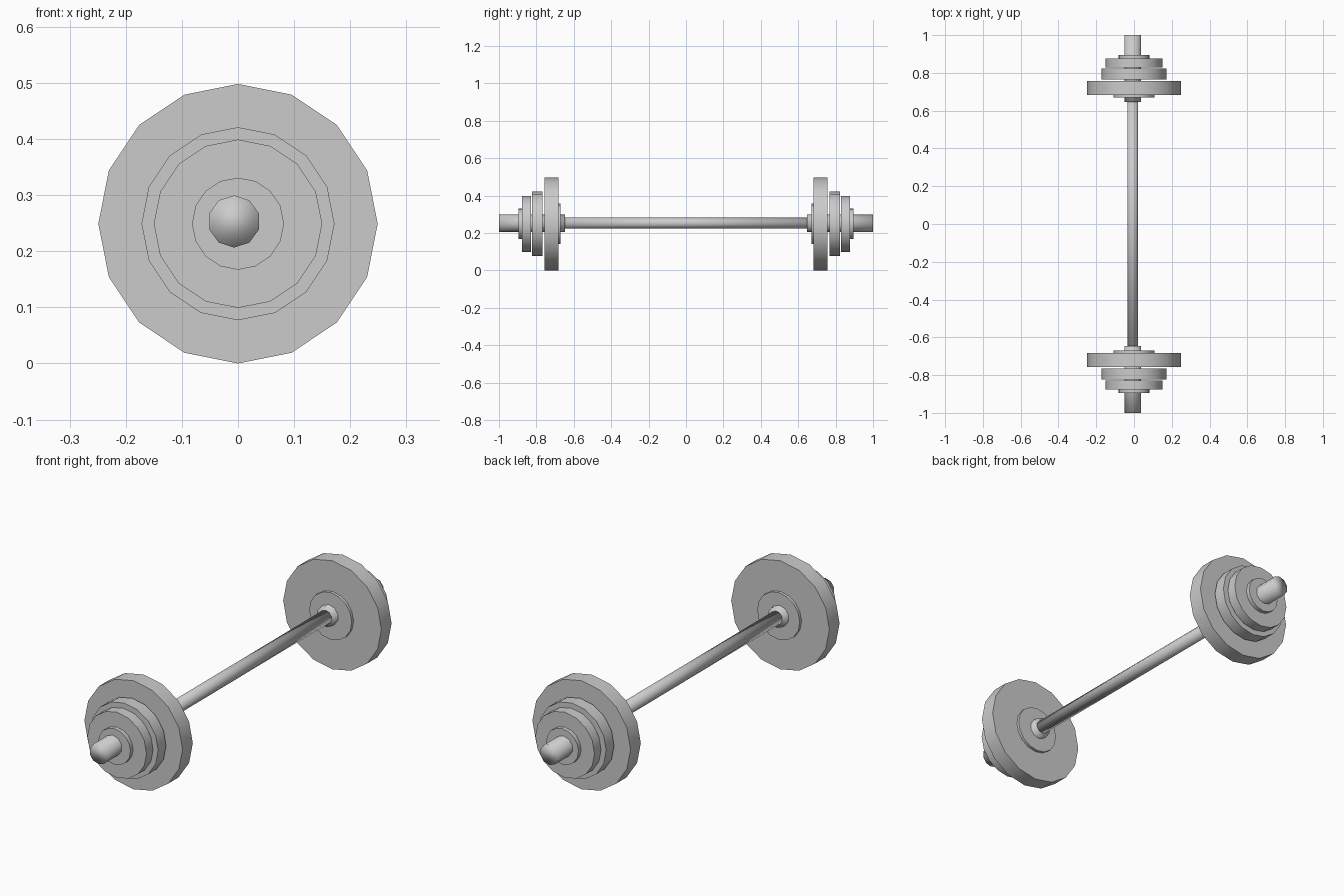
import bpy
import math

if "Cube" in bpy.data.objects:
    bpy.data.objects.remove(bpy.data.objects["Cube"])

PLATE_Z = 0.249
BAR_X, BAR_Z = -0.007, 0.253


def cylinder(name, radius, y0, y1, sides, x, z, soft=False):
    """Cylinder along y, with a corner pointing straight up."""
    bpy.ops.mesh.primitive_cylinder_add(
        vertices=sides, radius=radius, depth=abs(y1 - y0),
        location=(x, (y0 + y1) / 2, z), rotation=(math.pi / 2, 0, 0))
    ob = bpy.context.object
    ob.name = name
    # keep a corner at the top of the ring
    top = max((ob.matrix_basis @ v.co).z for v in ob.data.vertices)
    if top < z + radius * 0.999:
        ob.rotation_euler = (-math.pi / 2, 0, 0)
    if soft:
        bpy.ops.object.shade_smooth()
    else:
        bpy.ops.object.shade_smooth_by_angle(angle=math.radians(30))
    return ob


# Thin grip bar
cylinder("grip_bar", 0.0297, -0.655, 0.655, 10, BAR_X, BAR_Z, soft=True)

# Discs on each end: name, radius, inner y, outer y
DISCS = [
    ("inner_hub", 0.108, 0.670, 0.690),
    ("large_plate", 0.249, 0.683, 0.757),
    ("medium_plate", 0.172, 0.766, 0.824),
    ("small_plate", 0.150, 0.829, 0.877),
    ("outer_hub", 0.082, 0.870, 0.896),
]

for side, label in ((-1, "front"), (1, "back")):
    # Thick sleeve that carries the plates
    cylinder(f"sleeve_{label}", 0.0465, side * 0.646, side * 1.0, 10,
             BAR_X, BAR_Z, soft=True)
    for name, radius, y0, y1 in DISCS:
        cylinder(f"{name}_{label}", radius, side * y0, side * y1, 16, 0, PLATE_Z)
